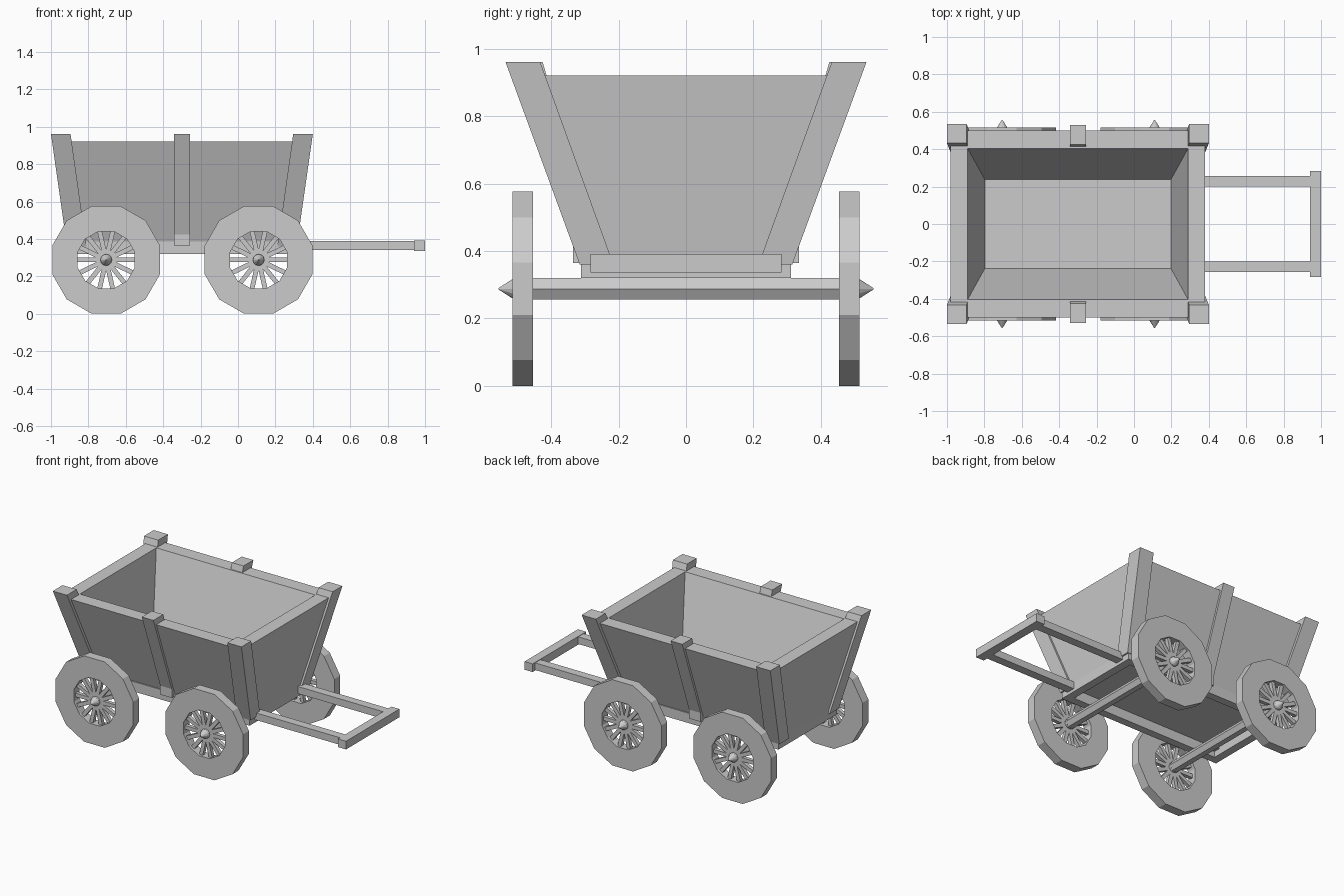
import bpy, bmesh, math

if "Cube" in bpy.data.objects:
    bpy.data.objects.remove(bpy.data.objects["Cube"])

CX = -0.3           # middle of the wagon body
WHEEL_Z = 0.288


def make(name, verts, faces):
    me = bpy.data.meshes.new(name)
    me.from_pydata(verts, [], faces)
    bm = bmesh.new()
    bm.from_mesh(me)
    bmesh.ops.recalc_face_normals(bm, faces=bm.faces)
    bm.to_mesh(me)
    bm.free()
    ob = bpy.data.objects.new(name, me)
    bpy.context.collection.objects.link(ob)
    return ob


def rect(x0, x1, y0, y1, z):
    return [(x0, y0, z), (x1, y0, z), (x1, y1, z), (x0, y1, z)]


def loft(name, loops, closed=False):
    """Skin consecutive loops; cap the ends, or join last to first."""
    n, m = len(loops[0]), len(loops)
    verts = [v for lp in loops for v in lp]
    faces = []
    for k in range(m if closed else m - 1):
        a, b = k * n, ((k + 1) % m) * n
        faces += [(a + i, a + (i + 1) % n, b + (i + 1) % n, b + i) for i in range(n)]
    if not closed:
        faces += [tuple(range(n)), tuple(range((m - 1) * n, m * n))]
    return make(name, verts, faces)


def box(name, x0, x1, y0, y1, z0, z1):
    return loft(name, [rect(x0, x1, y0, y1, z0), rect(x0, x1, y0, y1, z1)])


def ring(cx, y, r, n, start=0.0):
    return [(cx + r * math.cos(start + 2 * math.pi * i / n), y,
             WHEEL_Z + r * math.sin(start + 2 * math.pi * i / n)) for i in range(n)]


# flared open tub with thick walls and a floor
def centred(hx, hy, z):
    return rect(CX - hx, CX + hx, -hy, hy, z)

loft("tub", [centred(0.604, 0.305, 0.385), centred(0.68, 0.50, 0.92),
             centred(0.59, 0.405, 0.92), centred(0.497, 0.237, 0.44)])

# under-frame, open in the middle
loft("under_frame", [centred(0.604, 0.312, 0.32), centred(0.604, 0.312, 0.386),
                     centred(0.55, 0.26, 0.386), centred(0.55, 0.26, 0.32)], closed=True)

# leaning corner posts and middle posts
for sy in (-1, 1):
    for sx in (-1, 1):
        loft("corner_post", [
            rect(CX + sx * 0.510, CX + sx * 0.614, sy * 0.215, sy * 0.315, 0.36),
            rect(CX + sx * 0.595, CX + sx * 0.700, sy * 0.432, sy * 0.535, 0.96)])
    loft("middle_post", [
        rect(CX - 0.043, CX + 0.043, sy * 0.27, sy * 0.335, 0.365),
        rect(CX - 0.043, CX + 0.043, sy * 0.27, sy * 0.335, 0.425),
        rect(CX - 0.043, CX + 0.043, sy * 0.425, sy * 0.53, 0.96)])
    # pull handle arms
    box("handle_arm", 0.25, 0.95, sy * 0.20, sy * 0.257, 0.34, 0.388)
box("handle_crossbar", 0.94, 1.0, -0.283, 0.283, 0.336, 0.391)

# axles, wheels, spokes and pointed hubs
SPOKES = 14
for wx in (-0.705, 0.11):
    loft("axle", [ring(wx, -0.47, 0.036, 6), ring(wx, 0.47, 0.036, 6)])
    for s in (-1, 1):
        a = math.pi / 12
        loft("wheel_rim", [ring(wx, s * 0.453, 0.298, 12, a), ring(wx, s * 0.515, 0.298, 12, a),
                           ring(wx, s * 0.515, 0.158, 12, a), ring(wx, s * 0.453, 0.158, 12, a)],
             closed=True)
        loft("hub", [ring(wx, s * 0.46, 0.034, 12), ring(wx, s * 0.512, 0.030, 12),
                     ring(wx, s * 0.556, 0.002, 12)])
        for i in range(SPOKES):
            t = 2 * math.pi * i / SPOKES
            ob = box("spoke", 0.02, 0.165, -0.0125, 0.0125, -0.0125, 0.0125)
            ob.location = (wx, s * 0.487, WHEEL_Z)
            ob.rotation_euler = (0, -t, 0)
